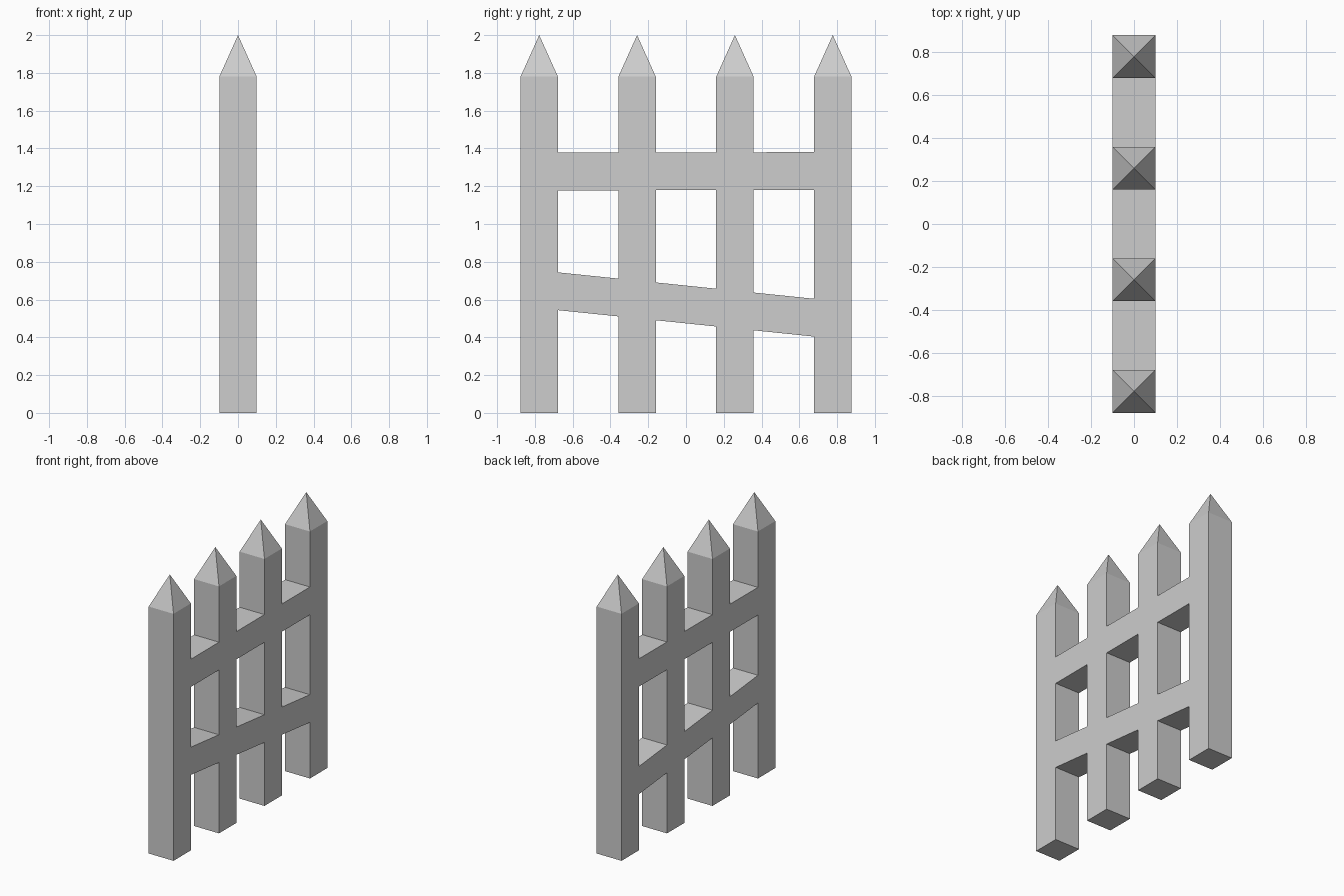
import bpy

cube = bpy.data.objects.get("Cube")
if cube:
    bpy.data.objects.remove(cube, do_unlink=True)

HALF = 0.099          # half thickness of every board
SHOULDER, TIP = 1.78, 2.0
POSTS = [-0.777, -0.259, 0.259, 0.777]

grey = bpy.data.materials.new("light_grey")
grey.use_nodes = True
colour = (0.61, 0.61, 0.61, 1)
grey.diffuse_color = colour
grey.node_tree.nodes["Principled BSDF"].inputs["Base Color"].default_value = colour


def add_mesh(name, verts, faces):
    mesh = bpy.data.meshes.new(name)
    mesh.from_pydata(verts, [], faces)
    mesh.materials.append(grey)
    obj = bpy.data.objects.new(name, mesh)
    bpy.context.collection.objects.link(obj)
    return obj


def square(y, z):
    return [(sx * HALF, y + sy * HALF, z) for sx, sy in ((-1, -1), (1, -1), (1, 1), (-1, 1))]


# Pointed square posts
for n, y in enumerate(POSTS, 1):
    verts = square(y, 0) + square(y, SHOULDER) + [(0, y, TIP)]
    faces = [(3, 2, 1, 0)]
    for i in range(4):
        j = (i + 1) % 4
        faces += [(i, j, j + 4, i + 4), (i + 4, j + 4, 8)]
    add_mesh(f"post_{n}", verts, faces)


# Rails fill the gaps between posts, flush with their faces
def add_rail(name, centre, slope):
    for n, (a, b) in enumerate(zip(POSTS, POSTS[1:]), 1):
        verts = []
        for y in (a + HALF, b - HALF):
            z = centre + slope * y
            verts += [(-HALF, y, z - 0.1), (HALF, y, z - 0.1),
                      (HALF, y, z + 0.1), (-HALF, y, z + 0.1)]
        sides = [(i, i + 4, (i + 1) % 4 + 4, (i + 1) % 4) for i in range(4)]
        rail = add_mesh(f"{name}_{n}", verts, sides)
        rail.data.flip_normals()


add_rail("upper_rail", 1.279, 0.002)
add_rail("lower_rail", 0.574, -0.103)
